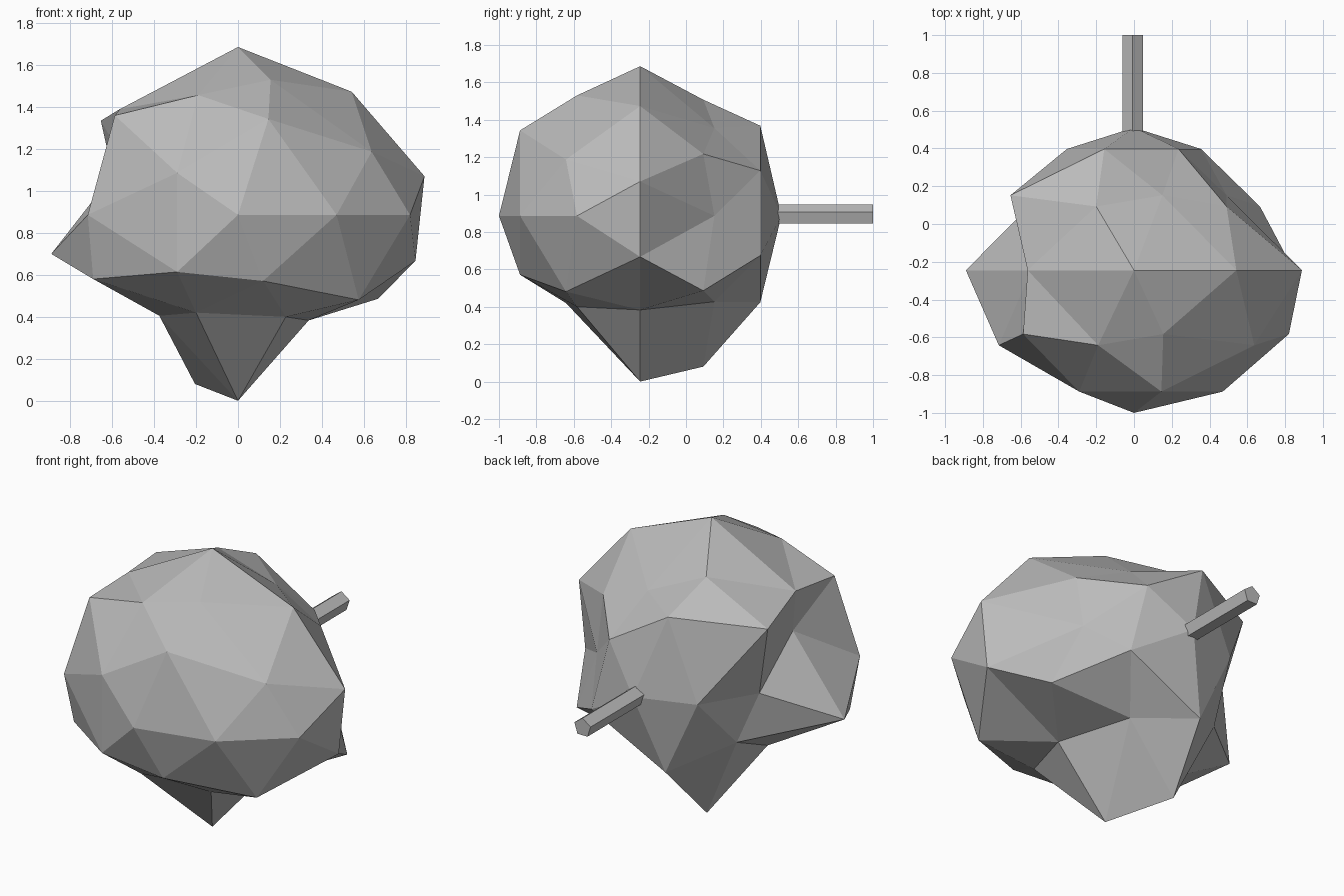
import bpy
import bmesh
import math
from mathutils import Matrix

cube = bpy.data.objects.get("Cube")
if cube:
    bpy.data.objects.remove(cube, do_unlink=True)

RADIUS = 0.755
CENTRE_Y = -0.245

stone_grey = bpy.data.materials.new("stone_grey")
stone_grey.use_nodes = True
colour = (0.5, 0.5, 0.5, 1)
stone_grey.diffuse_color = colour
for node in stone_grey.node_tree.nodes:
    if node.type == "BSDF_PRINCIPLED":
        node.inputs["Base Color"].default_value = colour


def finish(bm, name):
    """Turn a bmesh into a flat shaded object with the shared material."""
    bmesh.ops.recalc_face_normals(bm, faces=bm.faces)
    mesh = bpy.data.meshes.new(name)
    bm.to_mesh(mesh)
    bm.free()
    mesh.materials.append(stone_grey)
    obj = bpy.data.objects.new(name, mesh)
    bpy.context.collection.objects.link(obj)
    return obj


# Each ring of the boulder, front to back, as (x, z) corners
# running anticlockwise from the +x side
rings = [
    # front tip and the ring around it
    [(0, .886)],
    [(.47, .886), (.145, 1.343), (-.29, 1.086), (-.29, .614), (.12, .571)],
    # front shoulder, two interleaved rings
    [(.637, 1.187), (-.19, 1.457), (-.716, .886), (-.2, .42), (.575, .481)],
    [(.82, .886), (.155, 1.53), (-.587, 1.36), (-.69, .58), (.228, .4)],
    # belly
    [(.889, 1.07), (.542, 1.473), (0, 1.686), (-.563, 1.39), (-.544, 1.144),
     (-.89, .7), (-.375, .405), (0, 0), (.337, .383), (.846, .667)],
    # back shoulder, two interleaved rings
    [(.49, 1.217), (-.2, 1.507), (-.556, .898), (-.205, .08), (.667, .486)],
    [(.49, .886), (.15, 1.355), (-.654, 1.335), (-.446, .594), (.156, .427)],
    # ring around the back tip, and the tip
    [(.236, 1.128), (-.157, 1.368), (-.355, .89), (-.14, .424), (.355, .674)],
    [(0, .886)],
]


def ring_order(v):
    """Sort corners by depth, then by angle around the depth axis."""
    angle = (math.atan2(v.co.z, v.co.x) + 0.01) % math.tau
    return round(v.co.y, 2), angle


# Boulder: a coarse icosphere laid on its side, each ring made irregular
bm = bmesh.new()
bmesh.ops.create_icosphere(bm, subdivisions=2, radius=RADIUS,
                           matrix=Matrix.Rotation(math.pi / 2, 4, "X"))
corners = [corner for ring in rings for corner in ring]
for vert, (x, z) in zip(sorted(bm.verts, key=ring_order), corners):
    vert.co = (x, vert.co.y + CENTRE_Y, z)
finish(bm, "boulder")

# Peg: a five sided rod sticking out of the back, one edge on top
bm = bmesh.new()
start, end = 0.3, 1.0
place = (Matrix.Translation((-.007, (start + end) / 2, .89))
         @ Matrix.Rotation(math.pi / 2, 4, "X"))
bmesh.ops.create_cone(bm, cap_ends=True, segments=5, radius1=.057,
                      radius2=.057, depth=end - start, matrix=place)
finish(bm, "back_peg")
